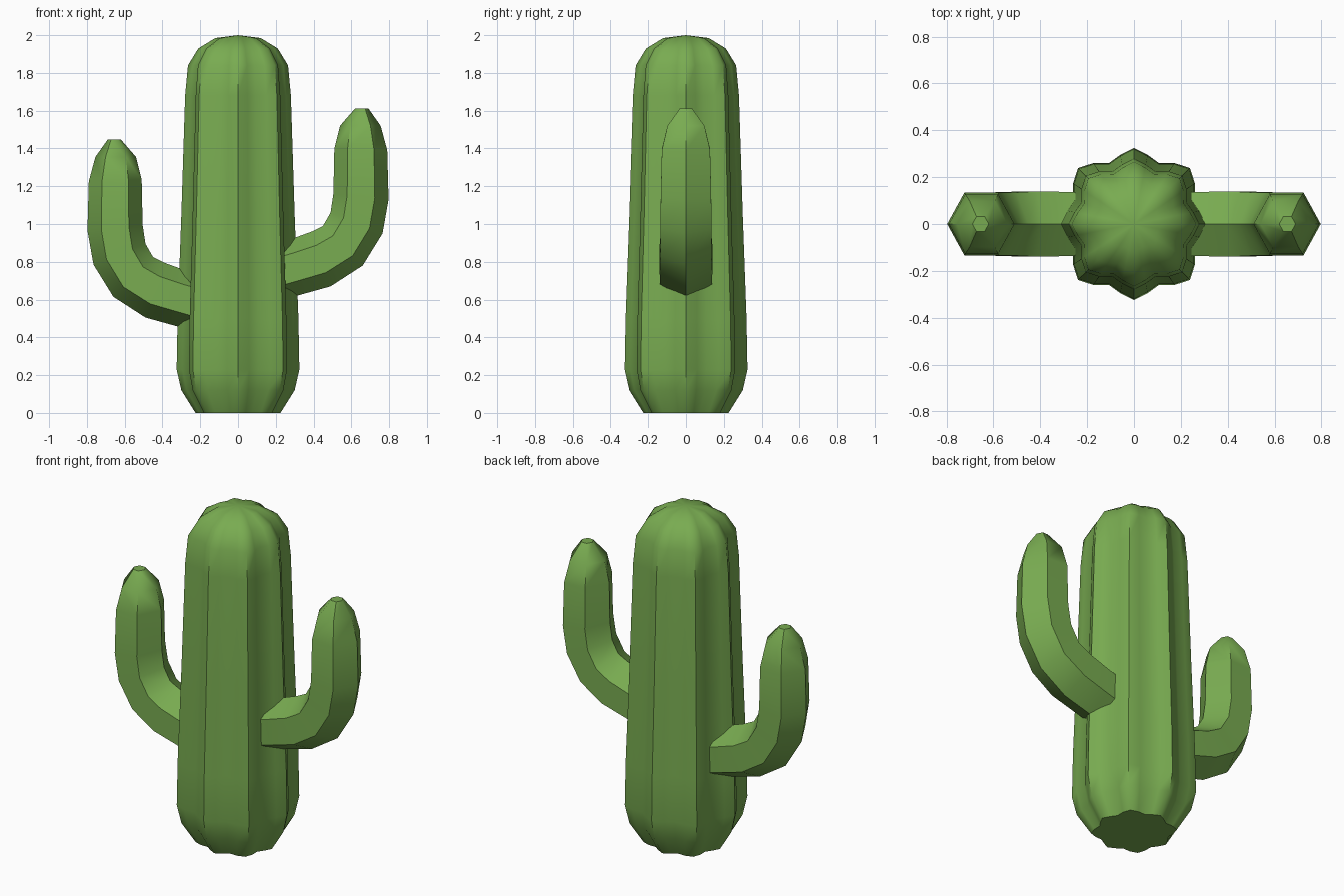
import bpy, bmesh, math
from mathutils import Vector

cube = bpy.data.objects.get("Cube")
if cube:
    bpy.data.objects.remove(cube, do_unlink=True)

green = bpy.data.materials.new("cactus green")
green.use_nodes = True
colour = (0.19, 0.41, 0.082, 1)
green.diffuse_color = colour
bsdf = green.node_tree.nodes["Principled BSDF"]
bsdf.inputs["Base Color"].default_value = colour
bsdf.inputs["Roughness"].default_value = 0.8


def skin(name, rings, tip=None):
    """Loft a closed body through rings of points, optionally ending in a tip."""
    bm = bmesh.new()
    loops = [[bm.verts.new(p) for p in ring] for ring in rings]
    n = len(loops[0])
    for a, b in zip(loops, loops[1:]):
        for i in range(n):
            j = (i + 1) % n
            bm.faces.new((a[i], a[j], b[j], b[i]))
    bm.faces.new(loops[0][::-1])
    if tip:
        top = bm.verts.new(tip)
        for i in range(n):
            bm.faces.new((loops[-1][i], loops[-1][(i + 1) % n], top))
    else:
        bm.faces.new(loops[-1])
    bmesh.ops.recalc_face_normals(bm, faces=bm.faces)
    mesh = bpy.data.meshes.new(name)
    bm.to_mesh(mesh)
    bm.free()
    mesh.materials.append(green)
    obj = bpy.data.objects.new(name, mesh)
    bpy.context.collection.objects.link(obj)
    bpy.ops.object.select_all(action='DESELECT')
    obj.select_set(True)
    bpy.context.view_layer.objects.active = obj
    bpy.ops.object.shade_smooth_by_angle(angle=math.radians(50))
    return obj


# Trunk: eight soft ribs, swept up a (radius, height) profile
profile = [(0.225, 0), (0.30, 0.12), (0.325, 0.23), (0.32, 0.5), (0.30, 1.05),
           (0.28, 1.68), (0.265, 1.84), (0.21, 1.93), (0.12, 1.985)]
rib = (1.0, 0.925, 0.865, 0.925)
trunk_rings = []
for radius, z in profile:
    ring = []
    for i in range(32):
        a = math.tau * i / 32
        diagonal = 1.04 if (i + 2) // 4 % 2 and i % 4 != 2 else 1.0
        r = radius * rib[i % 4] * diagonal
        ring.append((r * math.cos(a), r * math.sin(a), z))
    trunk_rings.append(ring)
skin("trunk", trunk_rings, (0, 0, 2.0))

# Arms: six-sided bent tube, each ring set by its outer and inner (x, z) points
bend = [((0.20, 0.59), (0.18, 0.89)), ((0.31, 0.62), (0.28, 0.92)),
        ((0.49, 0.67), (0.39, 0.96)), ((0.66, 0.78), (0.45, 0.99)),
        ((0.765, 0.95), (0.49, 1.06)), ((0.797, 1.13), (0.505, 1.16)),
        ((0.79, 1.39), (0.51, 1.40)), ((0.755, 1.52), (0.54, 1.52)),
        ((0.69, 1.612), (0.62, 1.612))]


def arm(name, side, drop):
    rings = []
    for outer, inner in bend:
        o = Vector((side * outer[0], 0, outer[1] - drop))
        i = Vector((side * inner[0], 0, inner[1] - drop))
        centre, half = (o + i) / 2, (o - i) / 2
        across = Vector((0, half.length * 1.05, 0))
        rings.append([centre + half * math.cos(k * math.pi / 3)
                      + across * math.sin(k * math.pi / 3) for k in range(6)])
    return skin(name, rings)


arm("left_arm", 1, 0)
arm("right_arm", -1, 0.165)
